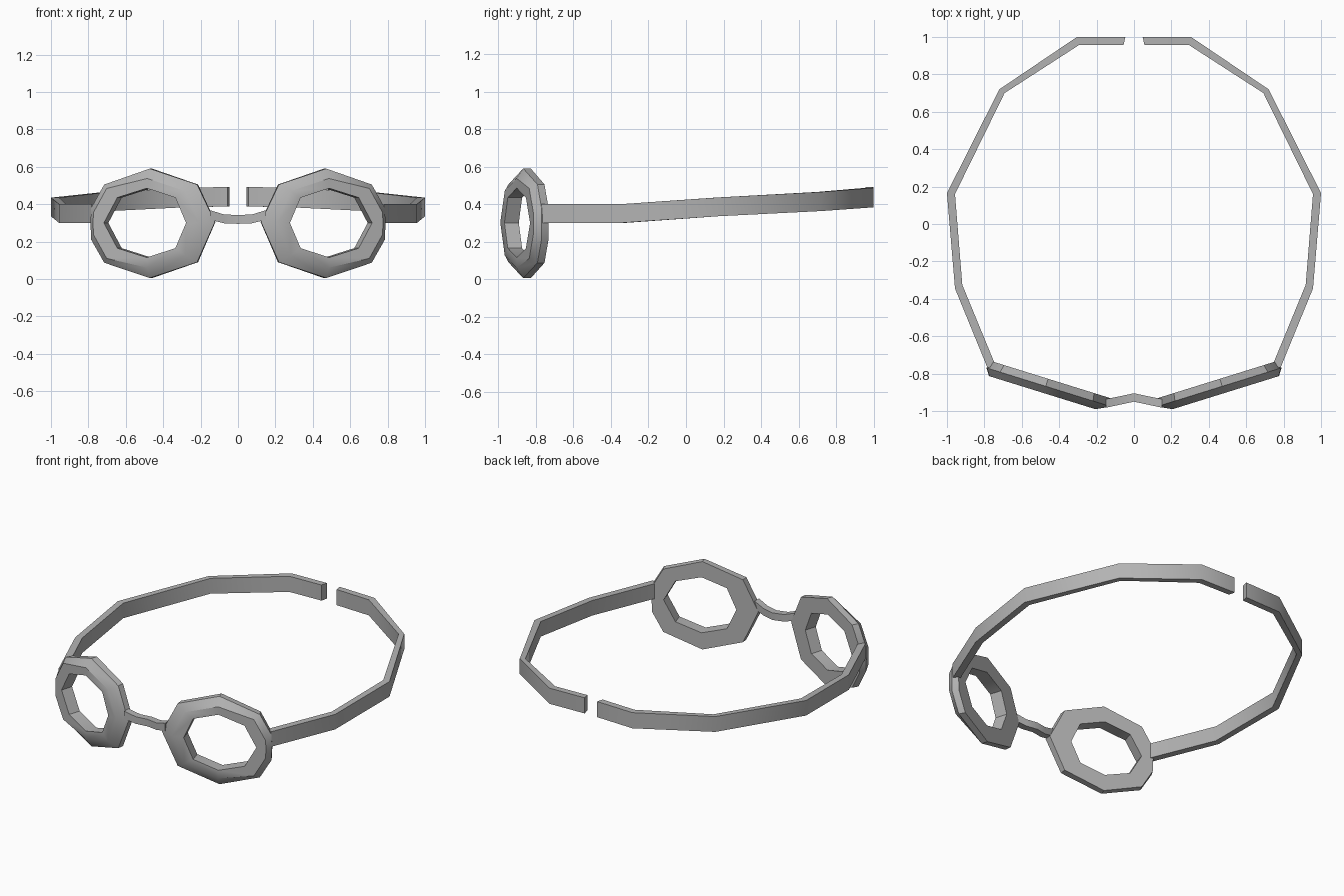
import bpy, bmesh, math
from mathutils import Vector

cube = bpy.data.objects.get("Cube")
if cube:
    bpy.data.objects.remove(cube, do_unlink=True)

grey = bpy.data.materials.new("plain_grey")
grey.use_nodes = True
COLOUR = (0.45, 0.45, 0.45, 1)
grey.diffuse_color = COLOUR
grey.node_tree.nodes["Principled BSDF"].inputs["Base Color"].default_value = COLOUR


def loft(name, rings, cyclic=False, caps=(False, False)):
    """Skin equal-length closed rings, mirror across x, shade smooth by angle."""
    bm = bmesh.new()
    rows = [[bm.verts.new(p) for p in ring] for ring in rings]
    pairs = list(zip(rows, rows[1:]))
    if cyclic:
        pairs.append((rows[-1], rows[0]))
    for a, b in pairs:
        for i in range(len(a)):
            j = (i + 1) % len(a)
            bm.faces.new((a[i], a[j], b[j], b[i]))
    for row, wanted in zip((rows[0], rows[-1]), caps):
        if wanted:
            bm.faces.new(row)
    bmesh.ops.remove_doubles(bm, verts=bm.verts, dist=0.0005)
    bmesh.ops.recalc_face_normals(bm, faces=bm.faces)
    mesh = bpy.data.meshes.new(name)
    bm.to_mesh(mesh)
    bm.free()
    mesh.materials.append(grey)
    obj = bpy.data.objects.new(name, mesh)
    bpy.context.collection.objects.link(obj)
    mirror = obj.modifiers.new("mirror", 'MIRROR')
    mirror.merge_threshold = 0.0005
    bpy.ops.object.select_all(action='DESELECT')
    bpy.context.view_layer.objects.active = obj
    obj.select_set(True)
    bpy.ops.object.modifier_apply(modifier="mirror")
    bpy.ops.object.shade_smooth_by_angle(angle=math.radians(36))
    return obj


# Lens rims: an angled octagon frame with a raised, rounded front
centre = Vector((0.445, -0.832, 0))
along = Vector((0.955, 0.297, 0))
forward = Vector((0.297, -0.955, 0))
outer = [(0.015, 0.59), (0.27, 0.505), (0.343, 0.38), (0.347, 0.30), (0.343, 0.21),
         (0.27, 0.087), (0.015, 0.005), (-0.25, 0.09), (-0.35, 0.305), (-0.25, 0.505)]
hole = [(0.02, 0.485), (0.185, 0.435), (0.26, 0.30), (0.26, 0.30), (0.26, 0.30),
        (0.185, 0.165), (0.02, 0.115), (-0.14, 0.165), (-0.2, 0.30), (-0.14, 0.435)]


def place(points, depth, scale=1.0):
    return [centre + along * (a * scale) + forward * depth + Vector((0, 0, z))
            for a, z in points]


crest = []
for (a, z), (b, w) in zip(outer, hole):
    t = 0.7 if a > 0.2 else 0.5
    crest.append((b + (a - b) * t, w + (z - w) * t))
loft("lens_rims", [place(outer, 0, 0.97), place(outer, 0.042), place(crest, 0.08),
                   place(hole, 0.08), place(hole, 0)], cyclic=True)

# Head strap: outer xy, inner xy, bottom and top height at each bend
bends = [((0.783, -0.77), (0.742, -0.752), 0.30, 0.40),
         ((0.957, -0.345), (0.918, -0.325), 0.30, 0.40),
         ((1.0, 0.165), (0.957, 0.16), 0.335, 0.435),
         ((0.72, 0.72), (0.692, 0.70), 0.363, 0.465),
         ((0.305, 1.0), (0.292, 0.958), 0.383, 0.487),
         ((0.046, 1.0), (0.056, 0.958), 0.388, 0.492)]
loft("head_strap", [[(*o, lo), (*o, hi), (*i, hi), (*i, lo)] for o, i, lo, hi in bends],
     caps=(True, True))

# Nose bridge: x, front y, back y, bottom and top height
spans = [(0, -0.95, -0.905, 0.295, 0.342), (0.075, -0.966, -0.921, 0.298, 0.345),
         (0.15, -0.982, -0.936, 0.317, 0.368)]
loft("nose_bridge", [[(x, f, lo), (x, f, hi), (x, b, hi), (x, b, lo)]
                     for x, f, b, lo, hi in spans], caps=(False, True))
